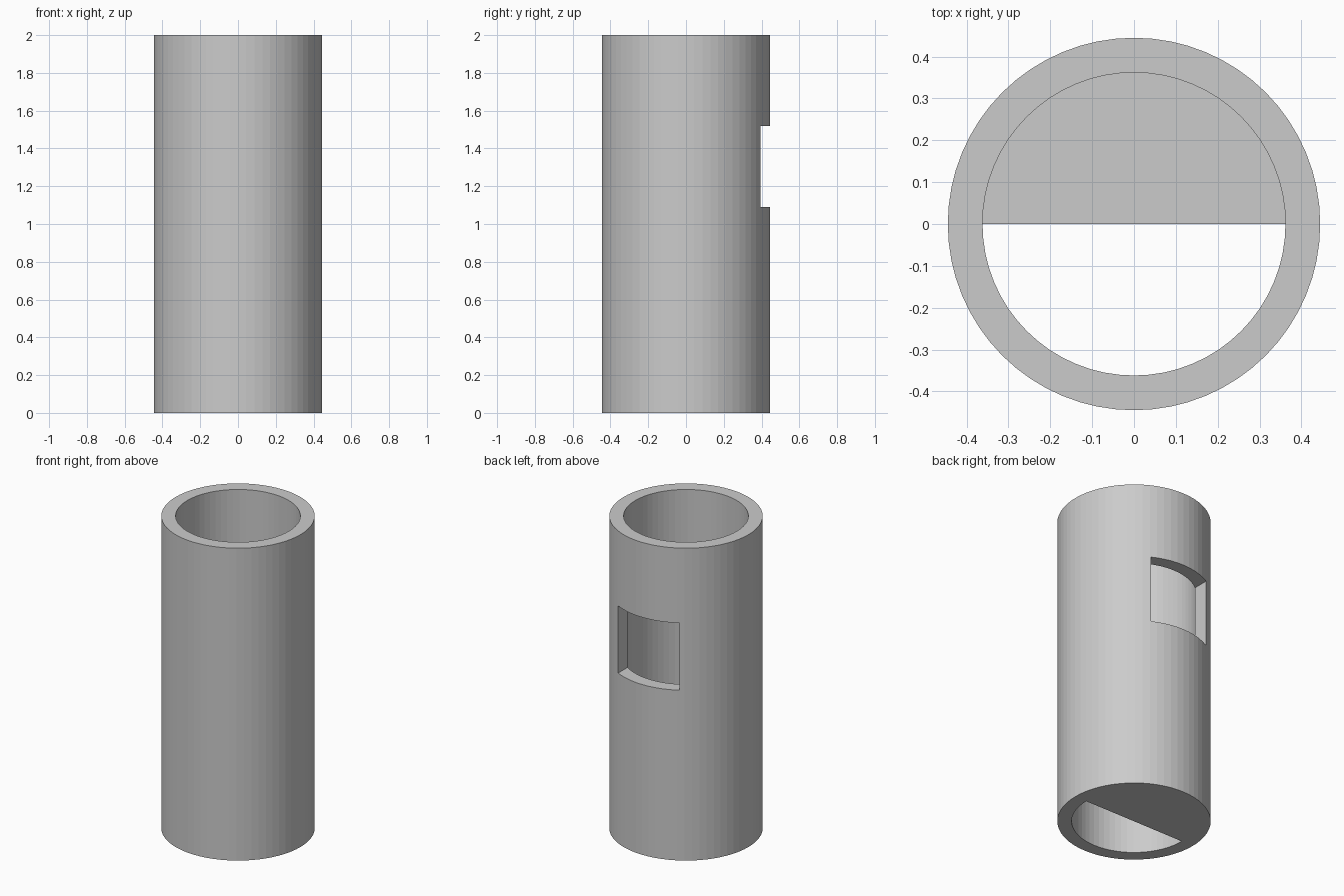
import bpy
import bmesh
from math import cos, sin, pi

if "Cube" in bpy.data.objects:
    bpy.data.objects.remove(bpy.data.objects["Cube"], do_unlink=True)

SEGMENTS = 64
OUTER, INNER, HEIGHT = 0.445, 0.362, 2.0
FLOOR_TOP = 0.58

grey = bpy.data.materials.new("plain_grey")
grey.use_nodes = True
grey.diffuse_color = (0.6, 0.6, 0.6, 1)
grey.node_tree.nodes["Principled BSDF"].inputs["Base Color"].default_value = (0.6, 0.6, 0.6, 1)


def make_object(name, bm):
    bmesh.ops.recalc_face_normals(bm, faces=bm.faces)
    mesh = bpy.data.meshes.new(name)
    bm.to_mesh(mesh)
    bm.free()
    mesh.materials.append(grey)
    obj = bpy.data.objects.new(name, mesh)
    bpy.context.collection.objects.link(obj)
    return obj


def arc(radius, z, count):
    return [(radius * cos(2 * pi * i / SEGMENTS), radius * sin(2 * pi * i / SEGMENTS), z)
            for i in range(count)]


# Tube wall: four rings joined into a closed sleeve
bm = bmesh.new()
rings = [[bm.verts.new(p) for p in arc(r, z, SEGMENTS)]
         for r, z in ((OUTER, 0), (OUTER, HEIGHT), (INNER, HEIGHT), (INNER, 0))]
for a, b in zip(rings, rings[1:] + rings[:1]):
    for i in range(SEGMENTS):
        j = (i + 1) % SEGMENTS
        bm.faces.new((a[i], a[j], b[j], b[i]))
tube = make_object("tube_wall", bm)

# Window through the back of the wall
x0, x1, z0, z1 = -0.222, 0.203, 1.09, 1.52
bm = bmesh.new()
bmesh.ops.create_cube(bm, size=1)
bmesh.ops.scale(bm, vec=(x1 - x0, 0.5, z1 - z0), verts=bm.verts)
bmesh.ops.translate(bm, vec=((x0 + x1) / 2, 0.4, (z0 + z1) / 2), verts=bm.verts)
cutter = make_object("window_cutter", bm)
cutter.hide_render = True

cut = tube.modifiers.new("window", "BOOLEAN")
cut.operation = "DIFFERENCE"
cut.solver = "EXACT"
cut.object = cutter
bpy.context.view_layer.objects.active = tube
bpy.ops.object.modifier_apply(modifier=cut.name)
bpy.data.objects.remove(cutter, do_unlink=True)

# Half-round block closing the back half of the bore
bm = bmesh.new()
base = bm.faces.new([bm.verts.new(p) for p in arc(INNER, 0, SEGMENTS // 2 + 1)])
top = bmesh.ops.extrude_face_region(bm, geom=[base], use_keep_orig=True)
bmesh.ops.translate(bm, vec=(0, 0, FLOOR_TOP),
                    verts=[v for v in top["geom"] if isinstance(v, bmesh.types.BMVert)])
make_object("half_floor", bm)
